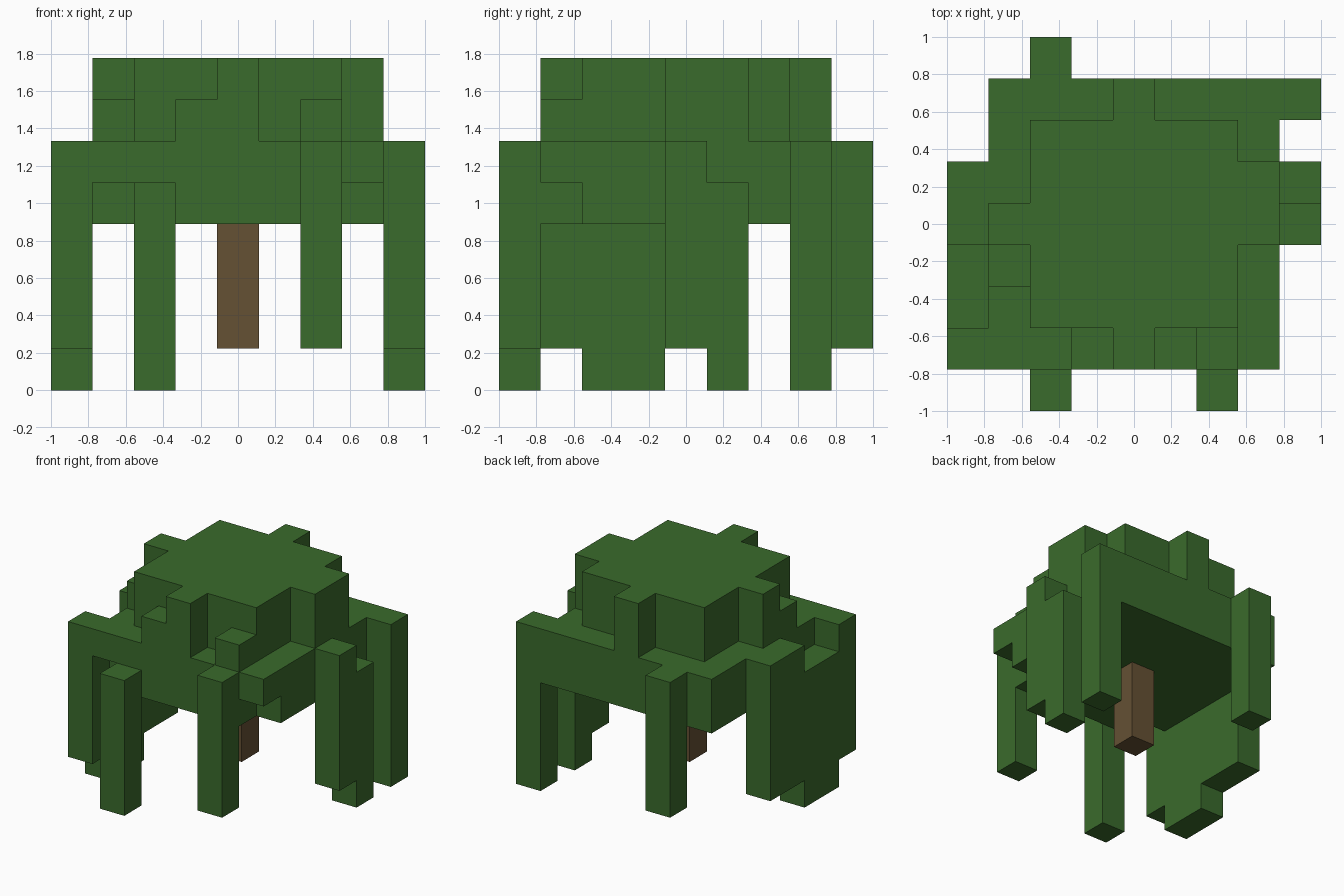
import bpy
import bmesh
from mathutils import Vector

U = 2 / 9                                  # edge of one block
ORIGIN = Vector((-1, -1, 0))

if "Cube" in bpy.data.objects:
    bpy.data.objects.remove(bpy.data.objects["Cube"], do_unlink=True)


def material(name, rgb):
    mat = bpy.data.materials.new(name)
    mat.use_nodes = True
    mat.diffuse_color = (*rgb, 1)
    bsdf = mat.node_tree.nodes["Principled BSDF"]
    bsdf.inputs["Base Color"].default_value = (*rgb, 1)
    bsdf.inputs["Roughness"].default_value = 1
    return mat


def block_part(name, mat, *boxes):
    """Merge block ranges (x, y, z as start/end pairs) into one clean shell."""
    cells = {(x, y, z) for (a, b), (c, d), (e, f) in boxes
             for x in range(a, b) for y in range(c, d) for z in range(e, f)}
    bm = bmesh.new()
    for cell in cells:
        for axis in range(3):
            for side in (0, 1):
                neighbour = list(cell)
                neighbour[axis] += 2 * side - 1
                if tuple(neighbour) in cells:
                    continue
                u, v = (axis + 1) % 3, (axis + 2) % 3
                corners = []
                for du, dv in ((0, 0), (1, 0), (1, 1), (0, 1)):
                    p = list(cell)
                    p[axis] += side
                    p[u] += du
                    p[v] += dv
                    corners.append(bm.verts.new(ORIGIN + Vector(p) * U))
                bm.faces.new(corners if side else corners[::-1])
    bmesh.ops.remove_doubles(bm, verts=bm.verts, dist=U / 100)
    bmesh.ops.dissolve_limit(bm, angle_limit=0.01, verts=bm.verts, edges=bm.edges)
    mesh = bpy.data.meshes.new(name)
    bm.to_mesh(mesh)
    bm.free()
    mesh.materials.append(mat)
    obj = bpy.data.objects.new(name, mesh)
    bpy.context.collection.objects.link(obj)


leaf = material("leaf green", (0.042, 0.145, 0.025))
bark = material("bark brown", (0.130, 0.082, 0.034))

# Trunk
block_part("trunk", bark, ((4, 5), (4, 5), (1, 4)))

# Broad lower canopy, with its front corners raised by one block
block_part("canopy", leaf,
           ((1, 8), (2, 8), (4, 6)),
           ((2, 7), (1, 2), (4, 6)),
           ((1, 8), (1, 2), (5, 6)))

# Crown with side bulges and low tufts
block_part("crown", leaf,
           ((2, 7), (2, 7), (6, 8)),
           ((4, 5), (1, 8), (6, 8)),
           ((1, 2), (4, 5), (6, 8)),
           ((7, 8), (4, 6), (6, 8)),
           ((1, 2), (3, 4), (6, 7)),
           ((3, 4), (1, 2), (6, 7)),
           ((6, 7), (1, 2), (6, 7)))

# Wide curtain of leaves on the right side
block_part("right_curtain", leaf,
           ((0, 1), (1, 6), (1, 5)),
           ((0, 1), (2, 4), (0, 1)),
           ((0, 1), (1, 2), (5, 6)),
           ((0, 1), (4, 6), (5, 6)))

# Narrow hanging branches
block_part("front_right_branch", leaf, ((2, 3), (0, 1), (0, 5)))
block_part("front_left_branch", leaf, ((6, 7), (0, 1), (1, 6)))
block_part("back_right_branch", leaf, ((2, 3), (8, 9), (1, 6)))
block_part("back_left_branch", leaf, ((8, 9), (7, 8), (0, 6)))
block_part("left_branch", leaf,
           ((8, 9), (4, 5), (1, 6)),
           ((8, 9), (5, 6), (0, 5)))
